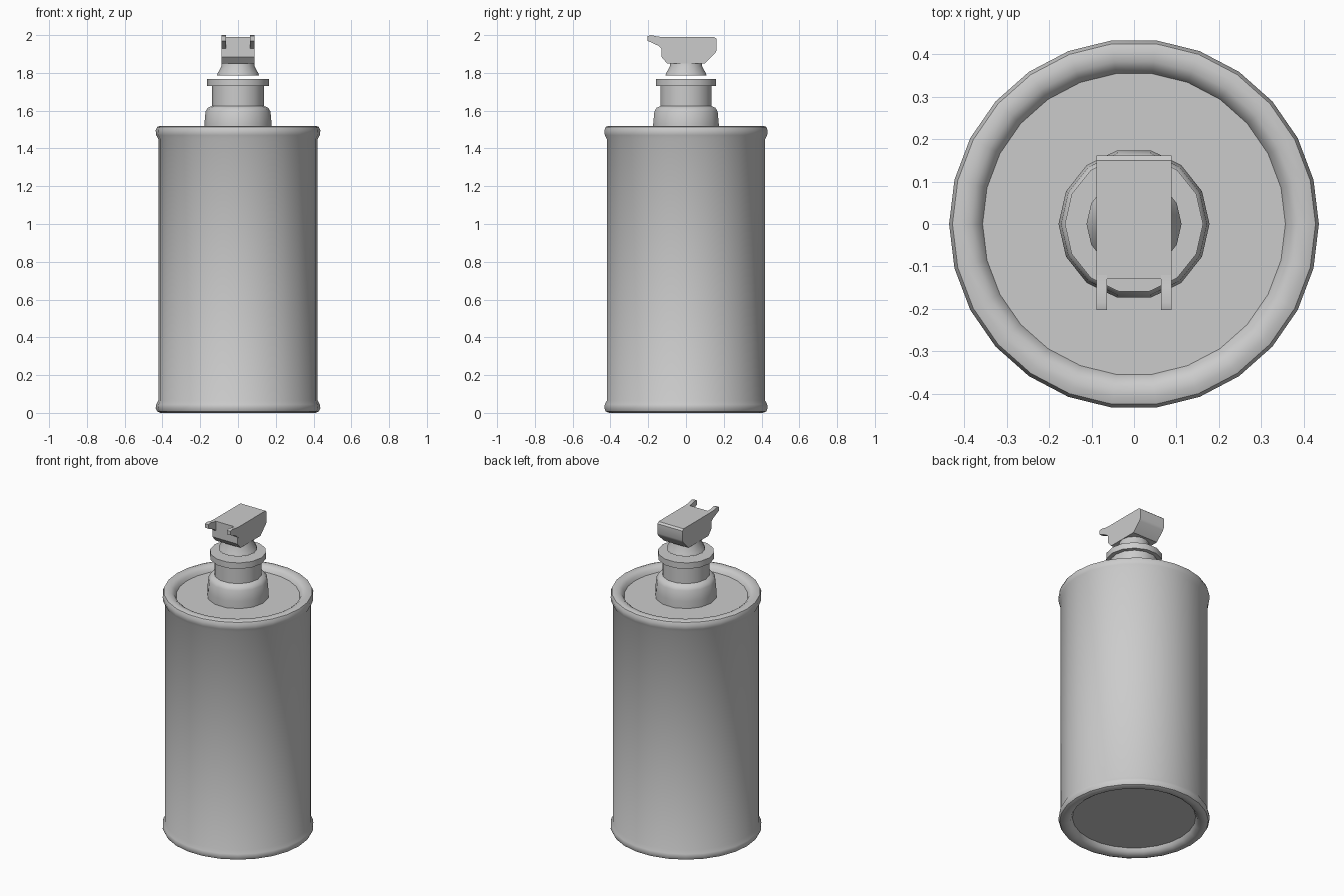
import bpy, bmesh, math

if "Cube" in bpy.data.objects:
    bpy.data.objects.remove(bpy.data.objects["Cube"])


def finish(name, bm, angle):
    bmesh.ops.recalc_face_normals(bm, faces=bm.faces[:])
    mesh = bpy.data.meshes.new(name)
    bm.to_mesh(mesh)
    bm.free()
    ob = bpy.data.objects.new(name, mesh)
    bpy.context.collection.objects.link(ob)
    bpy.ops.object.select_all(action='DESELECT')
    ob.select_set(True)
    bpy.context.view_layer.objects.active = ob
    bpy.ops.object.shade_smooth_by_angle(angle=math.radians(angle))
    return ob


def lathe(name, profile, sides, angle=40):
    """Rings of (radius, z) joined bottom to top, with flat end discs."""
    bm = bmesh.new()
    rings = [[bm.verts.new((r * math.cos(2 * math.pi * i / sides),
                            r * math.sin(2 * math.pi * i / sides), z))
              for i in range(sides)] for r, z in profile]
    for a, b in zip(rings, rings[1:]):
        for i in range(sides):
            j = (i + 1) % sides
            bm.faces.new((a[i], a[j], b[j], b[i]))
    bm.faces.new(rings[0])
    bm.faces.new(rings[-1])
    return finish(name, bm, angle)


def extrude_x(name, outline, x0, x1):
    """Side outline of (y, z) points pulled from x0 to x1."""
    bm = bmesh.new()
    face = bm.faces.new([bm.verts.new((x0, y, z)) for y, z in outline])
    ext = bmesh.ops.extrude_face_region(bm, geom=[face])
    moved = [g for g in ext['geom'] if isinstance(g, bmesh.types.BMVert)]
    bmesh.ops.translate(bm, vec=(x1 - x0, 0, 0), verts=moved)
    return finish(name, bm, 30)


# Can with rolled rims and recessed ends
lathe("can_body", [
    (0.355, 0.035), (0.365, 0.015), (0.385, 0.003), (0.41, 0.0), (0.428, 0.008),
    (0.436, 0.025), (0.433, 0.045), (0.422, 0.065),
    (0.422, 1.45), (0.433, 1.47), (0.436, 1.495), (0.428, 1.514), (0.41, 1.52),
    (0.385, 1.517), (0.367, 1.505), (0.357, 1.485)], 26)

# Stepped collar, neck and cap ring
lathe("valve_neck", [
    (0.178, 1.48), (0.178, 1.53), (0.172, 1.595), (0.16, 1.615), (0.138, 1.625),
    (0.138, 1.73), (0.163, 1.73), (0.163, 1.768)], 14)

# Flared foot of the spray head
lathe("nozzle_base", [
    (0.112, 1.785), (0.108, 1.797), (0.088, 1.835), (0.086, 1.86)], 14)

# Spray head block
extrude_x("nozzle_head", [
    (-0.13, 1.99), (-0.13, 1.885), (-0.10, 1.85), (0.10, 1.85),
    (0.155, 1.905), (0.162, 1.92), (0.162, 1.98), (0.15, 1.99)], -0.088, 0.088)

# Pair of forward prongs
for side, label in ((-1, "left"), (1, "right")):
    extrude_x("prong_" + label, [
        (-0.12, 1.99), (-0.15, 1.992), (-0.185, 2.0), (-0.203, 1.995),
        (-0.203, 1.97), (-0.145, 1.943), (-0.12, 1.92)],
        side * 0.064, side * 0.0885)
